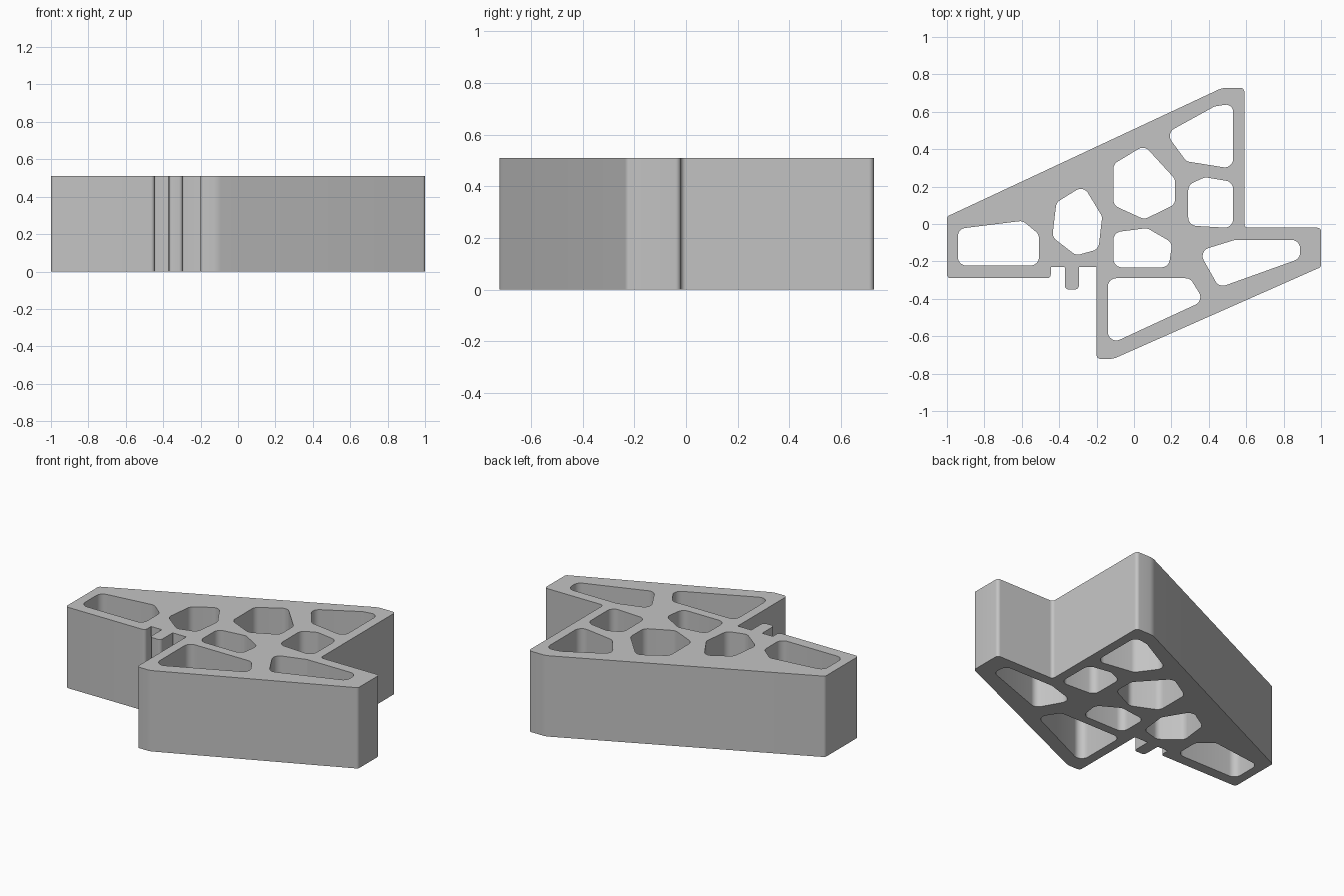
import bpy
import bmesh
import math
from mathutils import Vector

cube = bpy.data.objects.get("Cube")
if cube:
    bpy.data.objects.remove(cube, do_unlink=True)

HEIGHT = 0.51
STEPS = 6


def rounded(corners, radius):
    """Replace each corner (x, y[, radius]) by a circular arc."""
    result = []
    for i, corner in enumerate(corners):
        r = corner[2] if len(corner) > 2 else radius
        p = Vector(corner[:2])
        a = Vector(corners[i - 1][:2]) - p
        b = Vector(corners[(i + 1) % len(corners)][:2]) - p
        half = a.angle(b) / 2
        reach = min(r / math.tan(half), 0.45 * a.length, 0.45 * b.length)
        start, end = p + a.normalized() * reach, p + b.normalized() * reach
        w = math.sin(half)
        for k in range(STEPS + 1):
            t = k / STEPS
            f, g, h = (1 - t) ** 2, 2 * w * t * (1 - t), t * t
            result.append((start * f + p * g + end * h) / (f + g + h))
    return result


# Outer wall, with the small locking tab and its notch at the front
outline = [
    (-1, -0.29), (-1, 0.04), (0.47, 0.727, 0.1), (0.59, 0.727),
    (0.59, -0.02), (1, -0.02), (1, -0.23), (-0.11, -0.721, 0.1),
    (-0.2, -0.721), (-0.2, -0.23, 0.004), (-0.295, -0.23, 0.004),
    (-0.295, -0.35), (-0.37, -0.35), (-0.37, -0.23, 0.004),
    (-0.445, -0.23, 0.004), (-0.445, -0.29),
]

# Cells that pass right through the block
cells = [
    [(-0.942, -0.026), (-0.595, 0.017), (-0.508, -0.055), (-0.508, -0.222), (-0.942, -0.222)],
    [(-0.415, 0.115), (-0.27, 0.205), (-0.17, 0.04), (-0.19, -0.135), (-0.31, -0.168), (-0.437, -0.07)],
    [(-0.11, 0.32), (0.055, 0.42), (0.22, 0.24), (0.22, 0.105), (0.055, 0.025), (-0.11, 0.1)],
    [(-0.11, -0.045), (0.07, -0.022), (0.205, -0.1), (0.185, -0.232), (-0.11, -0.232)],
    [(0.17, 0.485), (0.43, 0.628), (0.53, 0.645), (0.53, 0.295), (0.28, 0.335)],
    [(0.29, 0.21), (0.38, 0.25), (0.53, 0.225), (0.53, -0.022), (0.29, -0.008)],
    [(0.345, -0.145), (0.54, -0.085), (0.888, -0.085), (0.888, -0.185), (0.455, -0.34)],
    [(-0.14, -0.29), (0.3, -0.29), (0.375, -0.41), (-0.14, -0.648)],
]

# Flat profile with holes, extruded to full height
profile = bpy.data.curves.new("honeycomb_block", "CURVE")
profile.dimensions = "2D"
profile.fill_mode = "BOTH"
profile.extrude = HEIGHT / 2
for loop in [rounded(outline, 0.02)] + [rounded(c, 0.045) for c in cells]:
    spline = profile.splines.new("POLY")
    spline.points.add(len(loop) - 1)
    for point, co in zip(spline.points, loop):
        point.co = (co.x, co.y, 0, 1)
    spline.use_cyclic_u = True

block = bpy.data.objects.new("honeycomb_block", profile)
bpy.context.collection.objects.link(block)
bpy.ops.object.select_all(action="DESELECT")
block.select_set(True)
bpy.context.view_layer.objects.active = block
bpy.ops.object.convert(target="MESH")
block = bpy.context.view_layer.objects.active

# Weld the caps to the walls and stand the block on the ground
bm = bmesh.new()
bm.from_mesh(block.data)
bmesh.ops.remove_doubles(bm, verts=bm.verts, dist=0.0002)
bmesh.ops.recalc_face_normals(bm, faces=bm.faces)
bmesh.ops.translate(bm, verts=bm.verts, vec=(0, 0, HEIGHT / 2))
bm.to_mesh(block.data)
bm.free()

grey = bpy.data.materials.new("plain grey")
grey.use_nodes = True
colour = (0.55, 0.55, 0.55, 1)
grey.diffuse_color = colour
grey.node_tree.nodes["Principled BSDF"].inputs["Base Color"].default_value = colour
block.data.materials.clear()
block.data.materials.append(grey)
bpy.ops.object.shade_smooth_by_angle(angle=math.radians(30))
